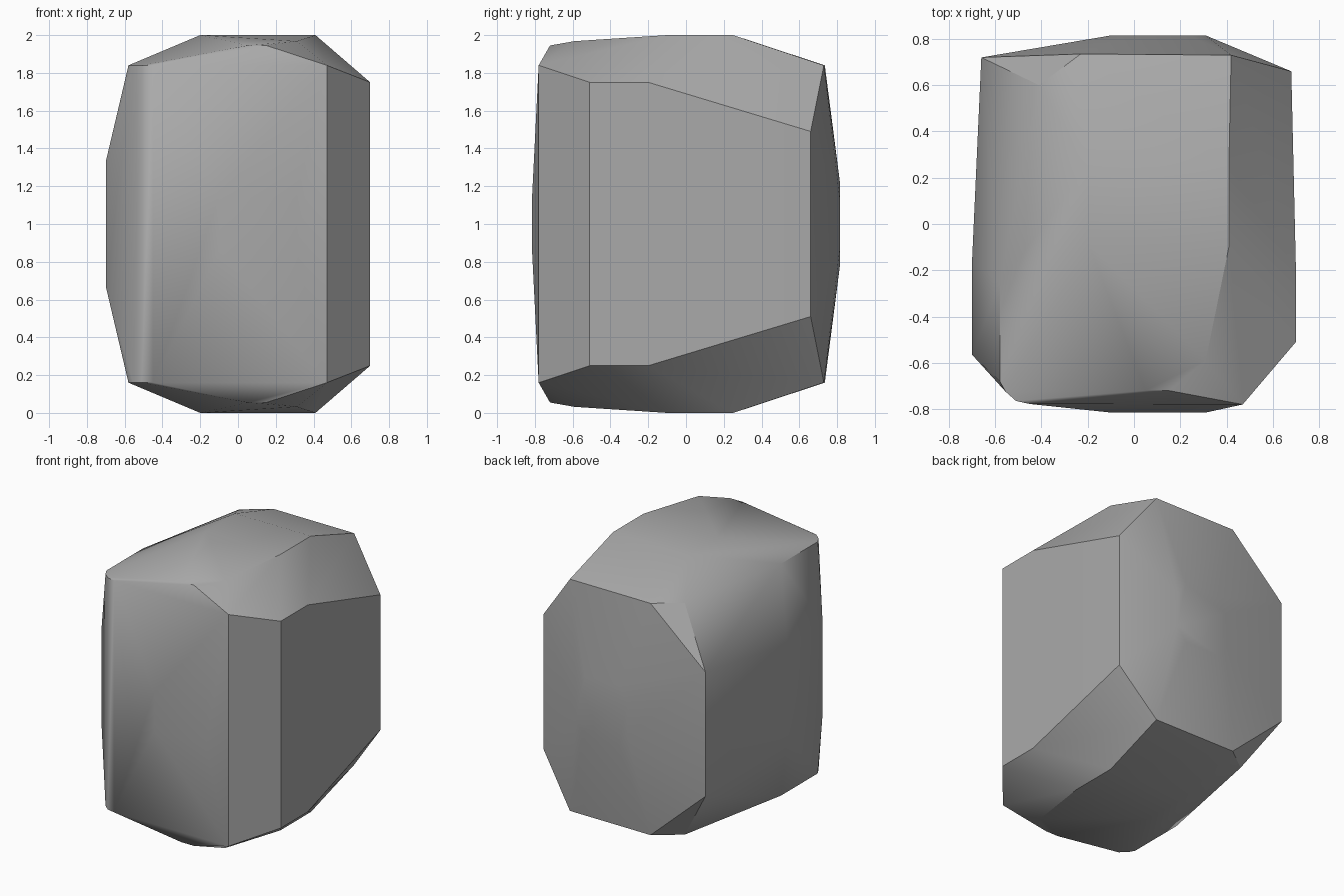
import bpy, bmesh, math

cube = bpy.data.objects.get("Cube")
if cube:
    bpy.data.objects.remove(cube, do_unlink=True)

# Stone colour
grey = bpy.data.materials.new("stone grey")
grey.use_nodes = True
colour = (0.4, 0.4, 0.4, 1)
grey.diffuse_color = colour
bsdf = next(n for n in grey.node_tree.nodes if n.type == 'BSDF_PRINCIPLED')
bsdf.inputs["Base Color"].default_value = colour

# Corner points of the upper half (the lower half mirrors them about z = 1)
CROWN = [(-.2, .25, 2), (-.2, -.08, 2), (.41, -.1, 2), (.41, .25, 2),
         (.31, -.59, 1.968), (.15, -.72, 1.945), (.05, -.72, 1.945)]
FRONT = [(-.45, -.778, 1.84), (-.51, -.765, 1.84), (-.555, -.725, 1.84),
         (.47, -.78, 1.84), (-.1, -.815, 1.14), (.31, -.815, 1.14)]
RIGHT = [(.7, -.51, 1.75), (.7, -.2, 1.75), (.68, .66, 1.49)]
LEFT = [(-.58, -.68, 1.84), (-.58, -.26, 1.84), (-.7, -.565, 1.33),
        (-.7, -.16, 1.33), (-.66, .72, 1.45)]
BACK = [(.42, .73, 1.84), (-.23, .735, 1.84), (-.41, .6, 1.84)]
# Small octagonal swelling on the back
BOSS = [(-.03, .815, 1.22), (.24, .815, 1.22), (-.1, .815, 1.12), (.31, .815, 1.12)]

bm = bmesh.new()
for x, y, z in CROWN + FRONT + RIGHT + LEFT + BACK + BOSS:
    bm.verts.new((x, y, z))
    bm.verts.new((x, y, 2 - z))

# Wrap the corners in a hull and merge flat triangles
hull = bmesh.ops.convex_hull(bm, input=bm.verts[:])
loose = [v for v in bm.verts if not v.link_faces]
bmesh.ops.delete(bm, geom=loose, context='VERTS')
bmesh.ops.dissolve_limit(bm, angle_limit=math.radians(0.5),
                         verts=bm.verts[:], edges=bm.edges[:])
bmesh.ops.recalc_face_normals(bm, faces=bm.faces[:])

mesh = bpy.data.meshes.new("boulder")
bm.to_mesh(mesh)
bm.free()
mesh.materials.append(grey)
boulder = bpy.data.objects.new("boulder", mesh)
bpy.context.collection.objects.link(boulder)

# Smooth shading with crisp ridges
bpy.ops.object.select_all(action='DESELECT')
boulder.select_set(True)
bpy.context.view_layer.objects.active = boulder
bpy.ops.object.shade_smooth_by_angle(angle=math.radians(30))
